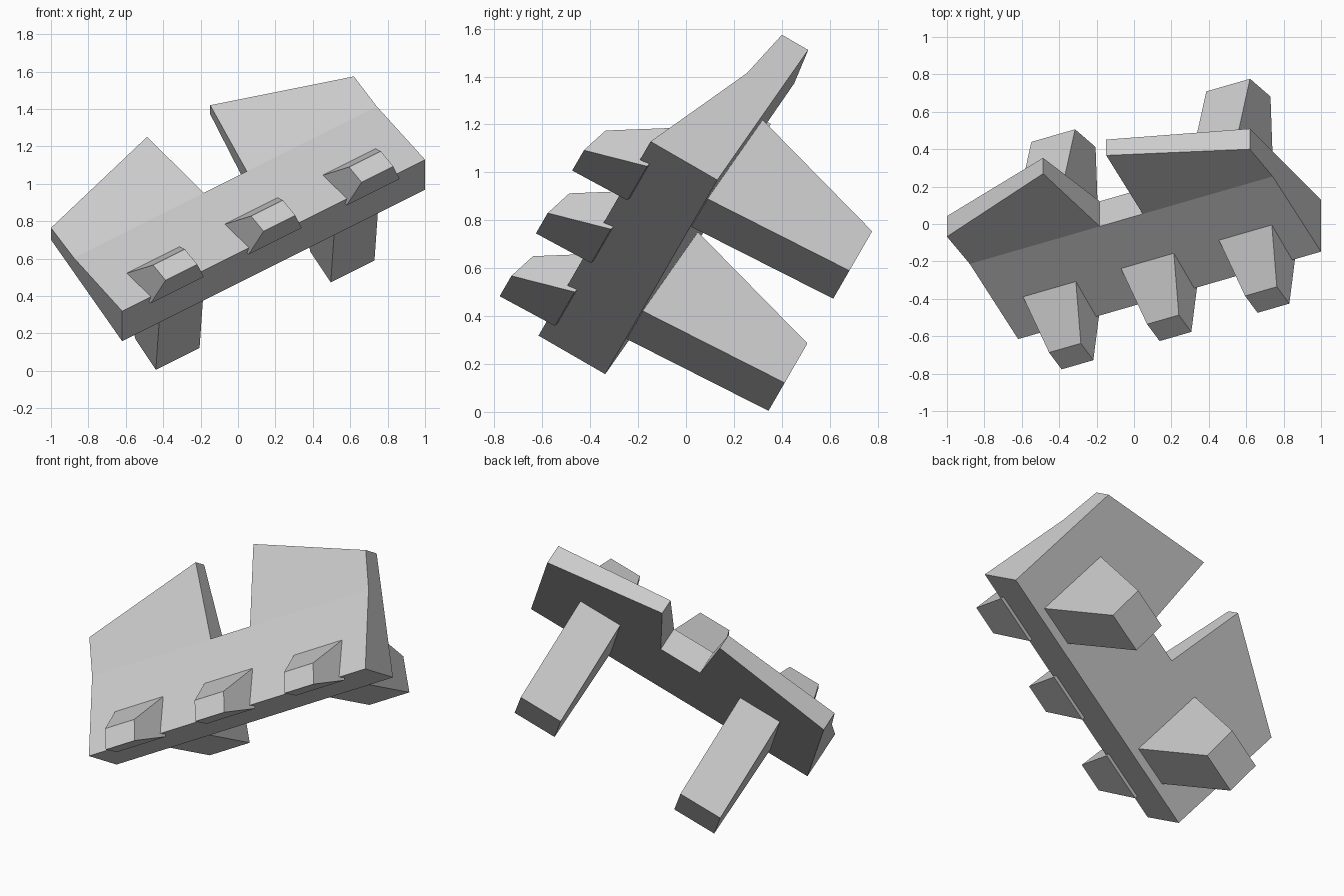
import bpy
from math import radians
from mathutils import Matrix

if "Cube" in bpy.data.objects:
    bpy.data.objects.remove(bpy.data.objects["Cube"])

# The whole model is built in its own flat frame, then tilted into place.
# Local u = across (0 is the mirror line), q = towards the back, w = up.
MID = 0.383
TILT = Matrix.Rotation(radians(60), 4, 'X') @ Matrix.Rotation(radians(30), 4, 'Z')


def add_mesh(name, verts, faces):
    me = bpy.data.meshes.new(name)
    me.from_pydata([(MID + u, q, w) for u, q, w in verts], [], faces)
    me.transform(TILT)
    me.update()
    ob = bpy.data.objects.new(name, me)
    bpy.context.collection.objects.link(ob)
    return ob


def block(name, centre, low, high):
    """Tapered block; each end is (half width, front q, front w, back q, back w)."""
    verts = []
    for h, qf, wf, qb, wb in (low, high):
        verts += [(centre - h, qf, wf), (centre + h, qf, wf),
                  (centre + h, qb, wb), (centre - h, qb, wb)]
    sides = [(i, (i + 1) % 4, (i + 1) % 4 + 4, i + 4) for i in range(4)]
    return add_mesh(name, verts, [(3, 2, 1, 0), (4, 5, 6, 7)] + sides)


# Main plate: mirrored outline with a notch, thinning towards the back
CREASE = 0.80


def top_w(q):
    if q <= CREASE:
        return 0.6925 - (q - 0.283) / (CREASE - 0.283) * (0.6925 - 0.487)
    return 0.487 - 0.19 * (q - CREASE)


def bottom_w(q):
    return 0.371 - 0.075 * (q - 0.283)


half = [(0.935, 0.283), (0.935, CREASE), (0.935, 1.044), (0.195, 1.298), (0.133, CREASE)]
outline = half + [(-u, q) for u, q in reversed(half)]
n = len(outline)
verts = [(u, q, top_w(q)) for u, q in outline] + [(u, q, bottom_w(q)) for u, q in outline]
tops = [(0, 1, 4, 5, 8, 9), (1, 2, 3, 4), (5, 6, 7, 8)]
bottoms = [tuple(i + n for i in reversed(f)) for f in tops]
rims = [(i, i + n, (i + 1) % n + n, (i + 1) % n) for i in range(n)]
add_mesh("main_plate", verts, tops + bottoms + rims)

# Three tapered studs along the front edge
for i in (-1, 0, 1):
    block(f"stud_{i + 2}", i * 0.605,
          (0.164, 0.267, 0.653, 0.522, 0.595),
          (0.098, 0.220, 0.915, 0.354, 0.878))

# Two legs underneath, flaring front to back where they meet the plate
for side, name in ((-1, "left_leg"), (1, "right_leg")):
    block(name, side * 0.540,
          (0.135, 0.373, -0.295, 0.592, -0.295),
          (0.135, 0.331, 0.367, 0.797, 0.345))
